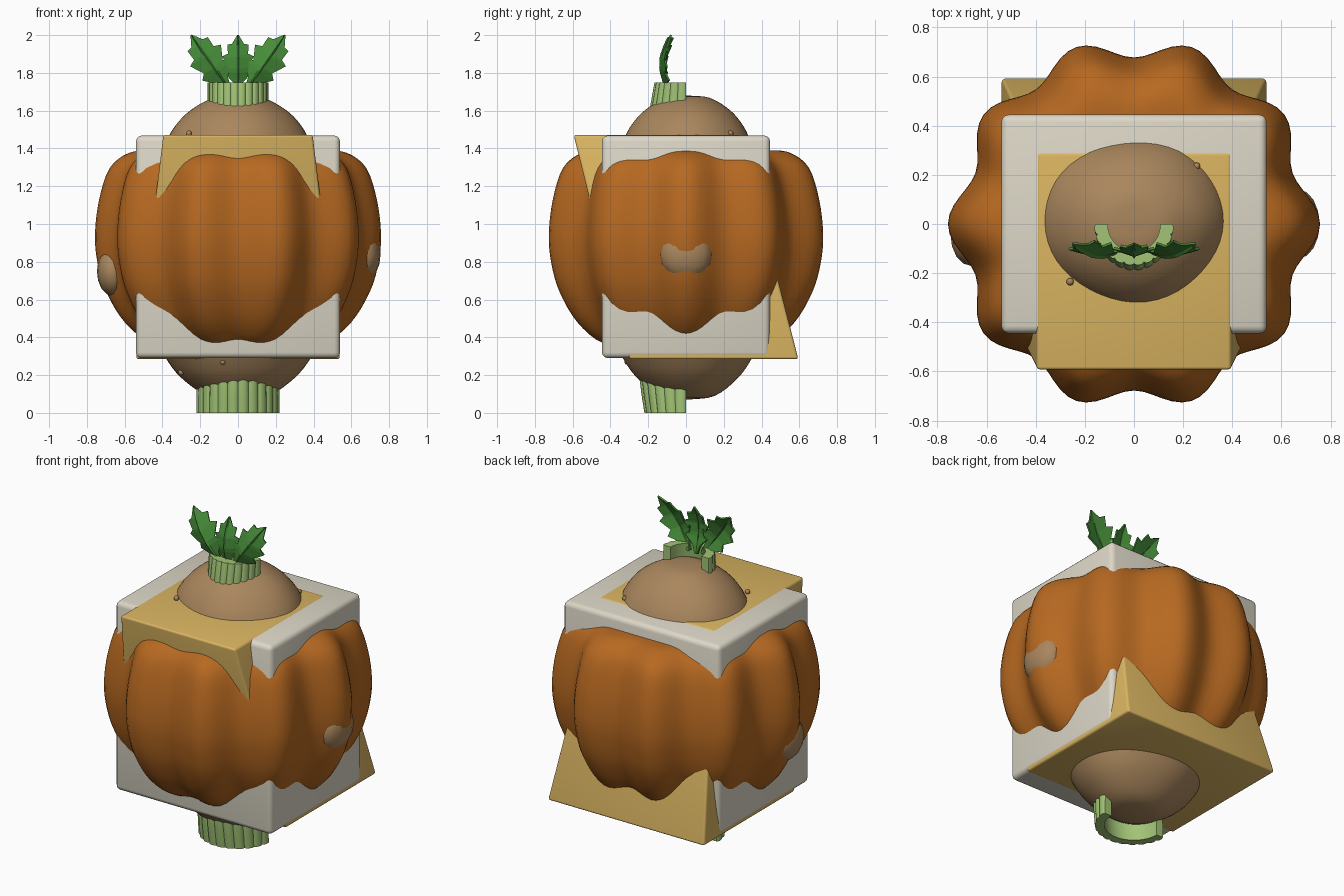
import bpy, bmesh, math
from math import sin, cos, pi
from mathutils import Vector

if "Cube" in bpy.data.objects:
    bpy.data.objects.remove(bpy.data.objects["Cube"])


def material(name, rgb):
    m = bpy.data.materials.new(name)
    m.diffuse_color = (*rgb, 1)
    m.use_nodes = True
    m.node_tree.nodes["Principled BSDF"].inputs["Base Color"].default_value = m.diffuse_color
    return m


ORANGE = material("orange_skin", (0.47, 0.14, 0.015))
BROWN = material("brown_skin", (0.40, 0.24, 0.11))
CREAM = material("cream", (0.72, 0.68, 0.57))
YELLOW = material("yellow", (0.70, 0.46, 0.12))
STALK = material("stalk_green", (0.36, 0.55, 0.18))
LEAF = material("leaf_green", (0.06, 0.26, 0.04))


def finish(name, bm, mat, angle=None):
    bmesh.ops.recalc_face_normals(bm, faces=bm.faces)
    me = bpy.data.meshes.new(name)
    bm.to_mesh(me)
    bm.free()
    ob = bpy.data.objects.new(name, me)
    bpy.context.collection.objects.link(ob)
    me.materials.append(mat)
    if angle:
        bpy.ops.object.select_all(action='DESELECT')
        bpy.context.view_layer.objects.active = ob
        ob.select_set(True)
        bpy.ops.object.shade_smooth_by_angle(angle=math.radians(angle))
    return ob


def smooth_path(pts, n=4):
    # Catmull-Rom through the given points
    pts = [Vector(p) for p in pts]
    ext = [2 * pts[0] - pts[1]] + pts + [2 * pts[-1] - pts[-2]]
    out = []
    for i in range(1, len(pts)):
        a, b, c, d = ext[i - 1:i + 3]
        for k in range(n):
            t = k / n
            out.append(0.5 * (2 * b + (c - a) * t + (2 * a - 5 * b + 4 * c - d) * t * t
                              + (3 * b - a - 3 * c + d) * t ** 3))
    return out + [pts[-1]]


def loft(rings):
    # skin closed rings and cap both ends
    bm = bmesh.new()
    vs = [[bm.verts.new(p) for p in r] for r in rings]
    n = len(vs[0])
    for a, b in zip(vs, vs[1:]):
        for i in range(n):
            j = (i + 1) % n
            bm.faces.new((a[i], a[j], b[j], b[i]))
    bm.faces.new(vs[0])
    bm.faces.new(vs[-1])
    return bm


def lathe(profile, point, n):
    return loft([[point(max(r, 0.004), z, 2 * pi * i / n) for i in range(n)]
                 for r, z in smooth_path(profile)])


# Pumpkin with ten lobes
def pumpkin_point(r, z, a):
    k = r * (1 - 0.105 * (0.5 - 0.5 * cos(10 * a)))
    return (k * cos(a), k * sin(a), z)


finish("pumpkin", lathe([(0.1, 0.42), (0.3, 0.36), (0.46, 0.37), (0.6, 0.48), (0.70, 0.645),
                         (0.745, 0.8), (0.757, 0.95), (0.735, 1.13), (0.68, 1.295),
                         (0.58, 1.375), (0.46, 1.39), (0.3, 1.38), (0.1, 1.33)],
                        pumpkin_point, 120), ORANGE, 60)


# Potato, slightly lumpy
def potato_point(r, z, a):
    k = r * (1 + 0.012 * sin(3 * a + 4 * z) + 0.008 * sin(5 * a - 7 * z))
    return (k * cos(a), 0.89 * k * sin(a) + 0.01, z)


finish("potato", lathe([(0, 1.68), (0.13, 1.668), (0.25, 1.605), (0.33, 1.525), (0.385, 1.43),
                        (0.5, 1.2), (0.57, 0.85), (0.5, 0.5), (0.39, 0.3), (0.3, 0.185),
                        (0.16, 0.09), (0, 0.07)], potato_point, 48), BROWN, 60)


def ball(name, loc, size, seg=16):
    bm = bmesh.new()
    bmesh.ops.create_uvsphere(bm, u_segments=seg, v_segments=seg // 2, radius=1)
    for v in bm.verts:
        v.co = Vector((v.co.x * size[0], v.co.y * size[1], v.co.z * size[2])) + Vector(loc)
    finish(name, bm, BROWN, 60)


# Potato eyes and the patches poking through the pumpkin sides
for i, p in enumerate([(0.255, 0.235, 1.48), (-0.26, -0.235, 1.48), (0.2, 0.19, 0.215),
                       (-0.30, -0.1, 0.215), (-0.08, -0.31, 0.27)]):
    ball(f"potato_eye_{i}", p, (0.016,) * 3, 10)
ball("potato_patch_right", (0.67, 0, 0.84), (0.085, 0.14, 0.14))
ball("potato_patch_left", (-0.665, -0.04, 0.75), (0.082, 0.13, 0.13))


# Tapered slabs: (half width, front y, back y, z) at bottom and top
def slab(name, low, high, bevel, mat):
    bm = loft([[(-w, f, z), (w, f, z), (w, b, z), (-w, b, z)] for w, f, b, z in (low, high)])
    bmesh.ops.bevel(bm, geom=bm.edges[:], offset=bevel, segments=3, profile=0.5, affect='EDGES')
    finish(name, bm, mat, 35)


slab("white_block", (0.54, -0.445, 0.445, 0.29), (0.54, -0.445, 0.445, 1.468), 0.03, CREAM)
slab("yellow_wedge", (0.54, -0.30, 0.595, 0.284), (0.395, -0.595, 0.29, 1.472), 0.014, YELLOW)


# Celery stalk: ribbed C-shaped channel
def stalk_ring(a, b, z, n=72, ribs=12):
    outer, inner = [], []
    for i in range(n + 1):
        t = pi * i / n
        k = 0.955 + 0.045 * abs(sin(ribs * t)) ** 0.5
        outer.append((a * k * cos(t), -b * k * sin(t), z))
        inner.append(((a - 0.055) * cos(t), -(b - 0.055) * sin(t), z))
    return outer + inner[::-1]


finish("celery_stalk", loft([stalk_ring(*s) for s in
                             [(0.222, 0.222, 0), (0.222, 0.236, 0.09), (0.22, 0.248, 0.18),
                              (0.2, 0.24, 0.7), (0.17, 0.2, 1.4), (0.162, 0.188, 1.64),
                              (0.162, 0.168, 1.75)]]), STALK, 40)

# Leaf half outline: (distance along rib, half width), with teeth
TEETH = [(0, 0.012), (0.06, 0.03), (0.12, 0.085), (0.145, 0.058), (0.215, 0.095),
         (0.23, 0.06), (0.285, 0.062), (0.29, 0.035), (0.345, 0.002)]


def leaf(name, base_x, base_z, tilt, scale):
    bm = bmesh.new()

    def place(u, v, lift=0.0):
        x = base_x + scale * (u * sin(tilt) + v * cos(tilt))
        z = base_z + scale * (u * cos(tilt) - v * sin(tilt))
        t = (z - 1.72) / 0.28
        y = -0.10 - 0.04 * sin(pi * min(max(t, 0), 1)) + 0.02 * t + 0.3 * abs(v) - lift
        return bm.verts.new((x, y, min(z, 2.0)))
    rows = []
    for u, w in TEETH:
        rib = u if u < 0.3 else u - 0.004
        rows.append([place(u, -w), place(rib * 0.96, -w * 0.08), place(rib * 0.96, 0, 0.007),
                     place(rib * 0.96, w * 0.08), place(u, w)])
    for a, b in zip(rows, rows[1:]):
        for i in range(4):
            bm.faces.new((a[i], a[i + 1], b[i + 1], b[i]))
    ob = finish(name, bm, LEAF)
    s = ob.modifiers.new("thickness", 'SOLIDIFY')
    s.thickness = 0.01
    s.offset = 0


leaf("leaf_middle", 0, 1.70, 0, 0.87)
for side, label in ((-1, "left"), (1, "right")):
    leaf(f"leaf_{label}", side * 0.045, 1.71, side * math.radians(35), 1.03)
